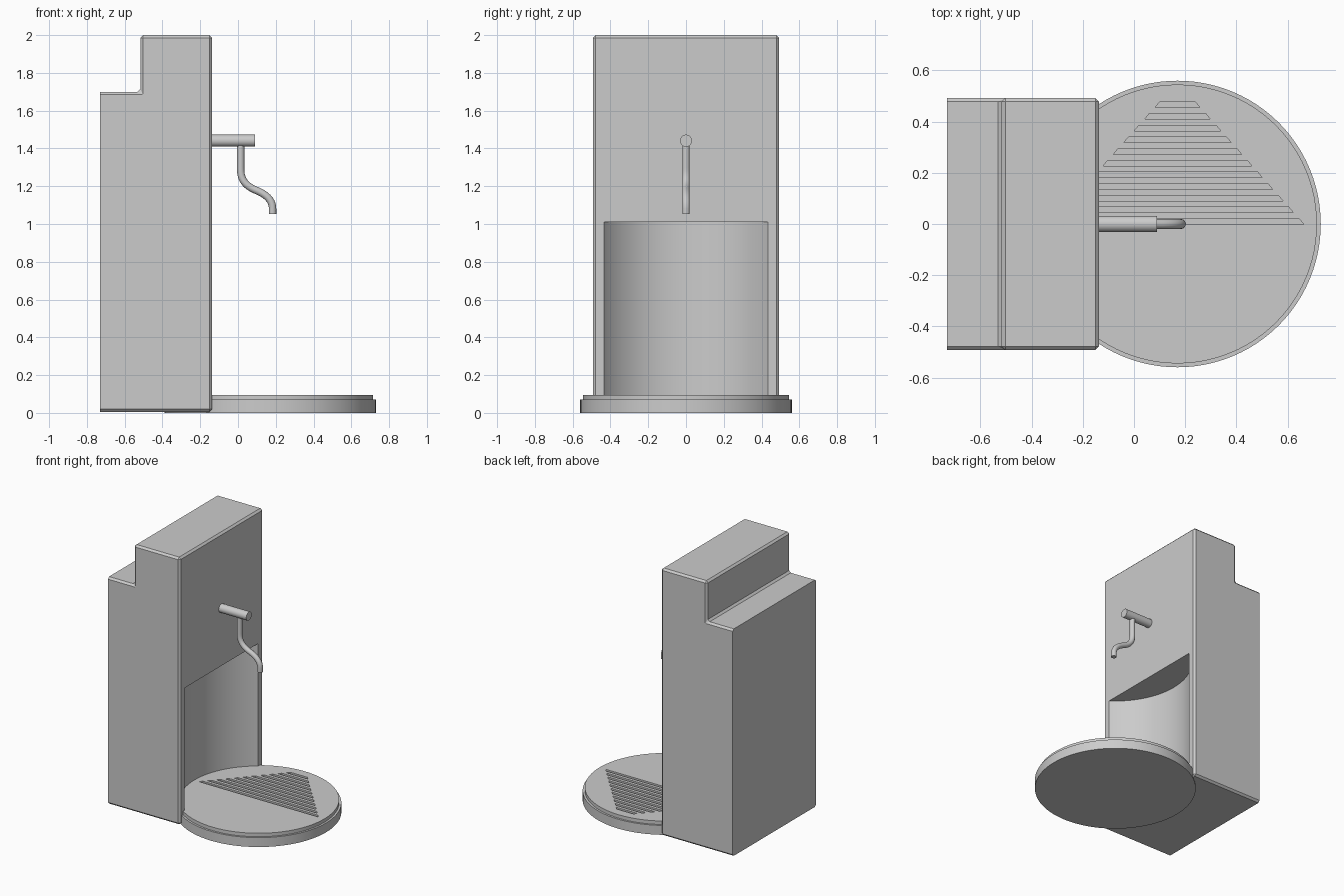
import bpy, bmesh, math

if "Cube" in bpy.data.objects:
    bpy.data.objects.remove(bpy.data.objects["Cube"])

BACK, FRONT = -0.73, -0.137      # housing depth along x
CX = 0.17                        # tray centre


def new_object(name, bm):
    bmesh.ops.recalc_face_normals(bm, faces=bm.faces)
    mesh = bpy.data.meshes.new(name)
    bm.to_mesh(mesh)
    bm.free()
    ob = bpy.data.objects.new(name, mesh)
    bpy.context.collection.objects.link(ob)
    return ob


def extrude_face(bm, points, vec):
    face = bm.faces.new([bm.verts.new(p) for p in points])
    ext = bmesh.ops.extrude_face_region(bm, geom=[face])
    verts = [g for g in ext["geom"] if isinstance(g, bmesh.types.BMVert)]
    bmesh.ops.translate(bm, verts=verts, vec=vec)


def activate(ob):
    bpy.ops.object.select_all(action="DESELECT")
    ob.select_set(True)
    bpy.context.view_layer.objects.active = ob


def cut(ob, cutter):
    mod = ob.modifiers.new("cut", "BOOLEAN")
    mod.operation, mod.solver, mod.object = "DIFFERENCE", "EXACT", cutter
    activate(ob)
    bpy.ops.object.modifier_apply(modifier=mod.name)
    bpy.data.objects.remove(cutter)


def smooth(ob):
    activate(ob)
    bpy.ops.object.shade_smooth_by_angle(angle=math.radians(30))


def lathe(name, rings, steps=96):
    """Closed solid of revolution about the tray axis from (radius, z) pairs."""
    bm = bmesh.new()
    loops = []
    for r, z in rings:
        loops.append([bm.verts.new((CX + r * math.cos(a), r * math.sin(a), z))
                      for a in (2 * math.pi * i / steps for i in range(steps))])
    for lo, hi in zip(loops, loops[1:]):
        for i in range(steps):
            j = (i + 1) % steps
            bm.faces.new((lo[i], lo[j], hi[j], hi[i]))
    bm.faces.new(loops[0])
    bm.faces.new(loops[-1])
    return new_object(name, bm)


# Housing: stepped profile, chamfered everywhere except the rear face
profile = [(BACK, 0.006), (FRONT, 0.006), (FRONT, 2.0),
           (-0.517, 2.0), (-0.517, 1.70), (BACK, 1.70)]
bm = bmesh.new()
extrude_face(bm, [(x, -0.492, z) for x, z in profile], (0, 0.984, 0))
edges = [e for e in bm.edges if any(v.co.x > BACK + 0.01 for v in e.verts)]
bmesh.ops.bevel(bm, geom=edges, offset=0.014, offset_type="OFFSET",
                segments=1, profile=0.5, affect="EDGES")
housing = new_object("housing", bm)

# Round recess in the front of the housing, above the tray
cut(housing, lathe("recess_cutter", [(0.532, 0.085), (0.532, 1.01)], 80))
smooth(housing)

# Round tray with a stepped rim
tray = lathe("drip_tray", [(0.56, 0.0), (0.56, 0.07), (0.545, 0.07), (0.545, 0.096)])

# Drain slots filling half of the tray in a triangle
bm = bmesh.new()
for i in range(11):
    y = 0.455 - 0.0456 * i
    w = 0.088 + 0.0405 * i
    extrude_face(bm, [(CX - w, y, 0.075), (CX + w, y, 0.075),
                      (CX + w - 0.018, y + 0.022, 0.075),
                      (CX - w + 0.018, y + 0.022, 0.075)], (0, 0, 0.05))
cut(tray, new_object("slot_cutter", bm))
smooth(tray)

# Horizontal tap barrel
bpy.ops.mesh.primitive_cylinder_add(vertices=32, radius=0.032, depth=0.25,
                                    location=(-0.035, 0, 1.441),
                                    rotation=(0, math.pi / 2, 0))
bpy.context.object.name = "tap_barrel"
smooth(bpy.context.object)

# Curved spout: (point, left handle, right handle) in x, z
path = [((0.014, 1.43), (0.014, 1.46), (0.014, 1.38)),
        ((0.014, 1.29), (0.014, 1.33), (0.014, 1.225)),
        ((0.097, 1.178), (0.05, 1.198), (0.145, 1.158)),
        ((0.183, 1.085), (0.181, 1.13), (0.183, 1.075)),
        ((0.183, 1.053), (0.183, 1.065), (0.183, 1.04))]
curve = bpy.data.curves.new("spout", "CURVE")
curve.dimensions = "3D"
curve.bevel_depth = 0.0195
curve.bevel_resolution = 6
curve.resolution_u = 12
curve.use_fill_caps = True
spline = curve.splines.new("BEZIER")
spline.bezier_points.add(len(path) - 1)
for bp, (p, l, r) in zip(spline.bezier_points, path):
    bp.handle_left_type = bp.handle_right_type = "FREE"
    bp.co = (p[0], 0, p[1])
    bp.handle_left = (l[0], 0, l[1])
    bp.handle_right = (r[0], 0, r[1])
spout = bpy.data.objects.new("spout", curve)
bpy.context.collection.objects.link(spout)
activate(spout)
bpy.ops.object.convert(target="MESH")
smooth(bpy.context.object)
